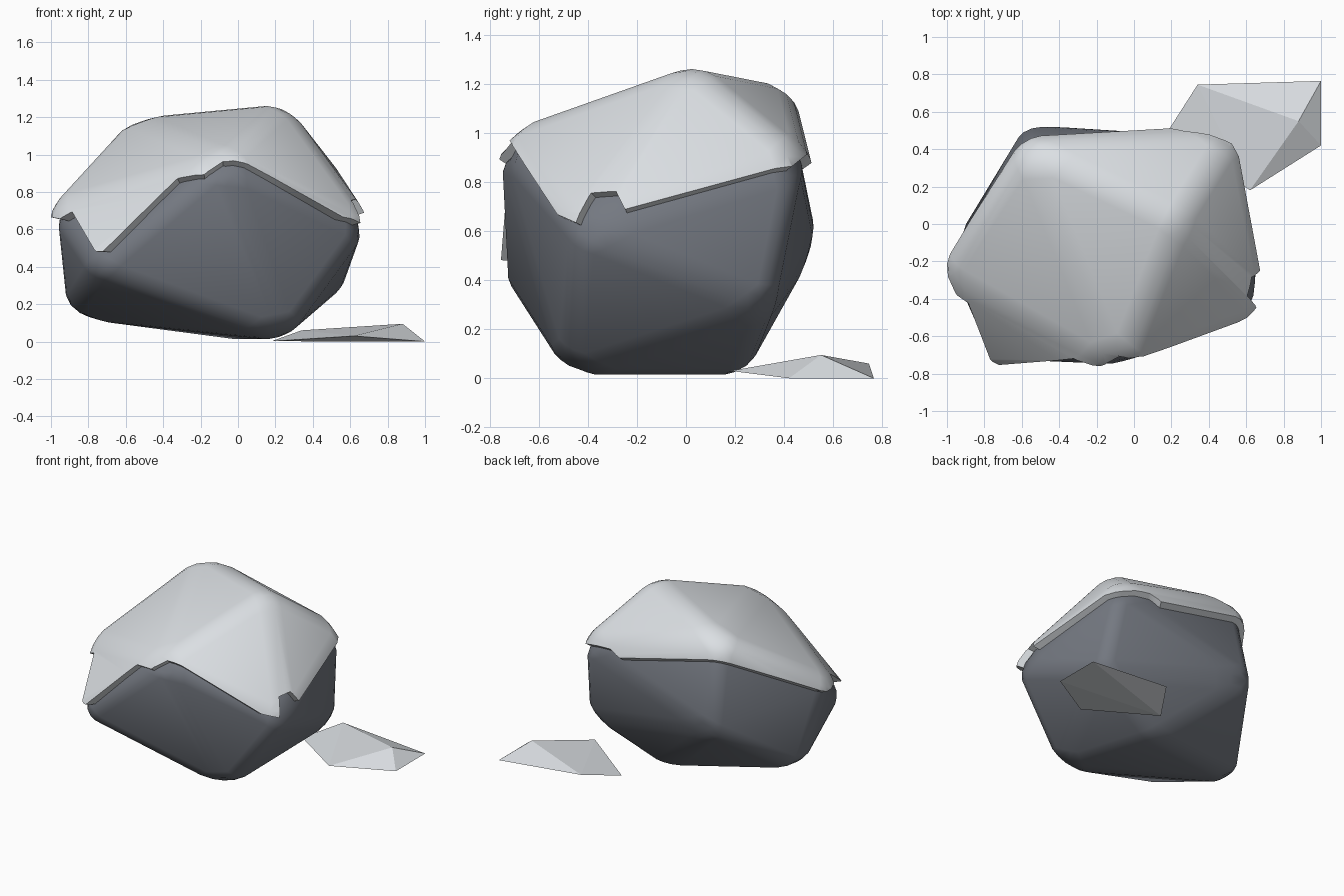
import bpy
import bmesh
from math import radians
from mathutils import Vector

default = bpy.data.objects.get("Cube")
if default:
    bpy.data.objects.remove(default, do_unlink=True)


def material(name, colour):
    mat = bpy.data.materials.new(name)
    mat.use_nodes = True
    mat.diffuse_color = (*colour, 1)
    bsdf = next(n for n in mat.node_tree.nodes if n.type == 'BSDF_PRINCIPLED')
    bsdf.inputs["Base Color"].default_value = (*colour, 1)
    return mat


stone = material("blue grey stone", (0.175, 0.19, 0.22))
snow = material("pale snow", (0.71, 0.74, 0.77))


def make_object(name, bm, mat):
    bmesh.ops.recalc_face_normals(bm, faces=bm.faces)
    mesh = bpy.data.meshes.new(name)
    bm.to_mesh(mesh)
    bm.free()
    mesh.materials.append(mat)
    obj = bpy.data.objects.new(name, mesh)
    bpy.context.collection.objects.link(obj)
    return obj


def hull(points):
    bm = bmesh.new()
    for p in points:
        bm.verts.new(p)
    bmesh.ops.convex_hull(bm, input=bm.verts)
    return bm


def activate(obj):
    bpy.ops.object.select_all(action='DESELECT')
    obj.select_set(True)
    bpy.context.view_layer.objects.active = obj


def smooth(obj):
    activate(obj)
    bpy.ops.object.shade_smooth_by_angle(angle=radians(36))


# Boulder corners: crown, shoulders, belly, base
corners = [
    (0.23, 0.02, 1.245),
    (-0.565, 0.4, 1.17), (-0.985, -0.25, 0.7), (-0.08, -0.77, 0.965),
    (0.685, -0.445, 0.6), (0.515, 0.47, 0.88),
    (-0.77, -0.74, 0.38), (0.57, 0.35, 0.28), (-0.585, 0.54, 0.54),
    (0.25, -0.5, 0.005), (-0.925, -0.03, 0.13), (0.02, 0.24, 0.005),
]


def boulder(inflate=0.0):
    bm = hull(corners)
    bmesh.ops.dissolve_limit(bm, angle_limit=radians(6), verts=bm.verts, edges=bm.edges)
    bmesh.ops.bevel(bm, geom=bm.edges[:], offset=0.077, segments=3, profile=0.5,
                    affect='EDGES', clamp_overlap=True)
    bm.normal_update()
    # Swell, flaring a little more towards the bottom
    shifts = [(v, v.normal * inflate * (1 + max(0, 0.9 - v.co.z))) for v in bm.verts]
    for v, shift in shifts:
        v.co += shift
    return bm


rock = make_object("boulder", boulder(), stone)
smooth(rock)

# Jagged lower rim of the snow, running round from the front left
rim = [
    (-0.98, -0.22, 0.66), (-0.97, -0.38, 0.66), (-0.91, -0.43, 0.7),
    (-0.75, -0.73, 0.48), (-0.7, -0.73, 0.48), (-0.32, -0.71, 0.865),
    (-0.18, -0.75, 0.885), (-0.08, -0.73, 0.98), (0.03, -0.72, 0.965),
    (0.6, -0.55, 0.68), (0.68, -0.46, 0.64), (0.64, -0.4, 0.77),
    (0.65, -0.29, 0.77), (0.68, -0.25, 0.69), (0.53, 0.44, 0.87),
    (0.27, 0.49, 0.91), (0.2, 0.53, 0.89), (-0.52, 0.46, 1.03),
    (-0.62, 0.41, 1.02), (-0.99, -0.17, 0.69),
]

# Crown-shaped cutter that keeps everything above the rim
centre = Vector((-0.1, -0.1, 0.45))
bm = bmesh.new()
core = bm.verts.new(centre)
low = [bm.verts.new(centre + (Vector(p) - centre) * 1.5) for p in rim]
high = [bm.verts.new((v.co.x, v.co.y, 2.5)) for v in low]
for i in range(len(rim)):
    j = (i + 1) % len(rim)
    bm.faces.new((core, low[j], low[i]))
    bm.faces.new((low[i], low[j], high[j], high[i]))
bm.faces.new(high)
cutter = make_object("snow_cutter", bm, snow)

# Snow cap: a swollen copy of the boulder trimmed along the rim
cap = make_object("snow_cap", boulder(0.04), snow)
trim = cap.modifiers.new("trim", 'BOOLEAN')
trim.operation = 'INTERSECT'
trim.solver = 'EXACT'
trim.object = cutter
activate(cap)
bpy.ops.object.modifier_apply(modifier=trim.name)
smooth(cap)
bpy.data.objects.remove(cutter, do_unlink=True)

# Flat faceted snow patch on the ground
make_object("snow_patch", hull([
    (0.18, 0.495, 0.002), (0.34, 0.745, 0.06), (1.0, 0.765, 0),
    (1.0, 0.42, 0), (0.62, 0.18, 0.03), (0.88, 0.55, 0.095),
]), snow)
